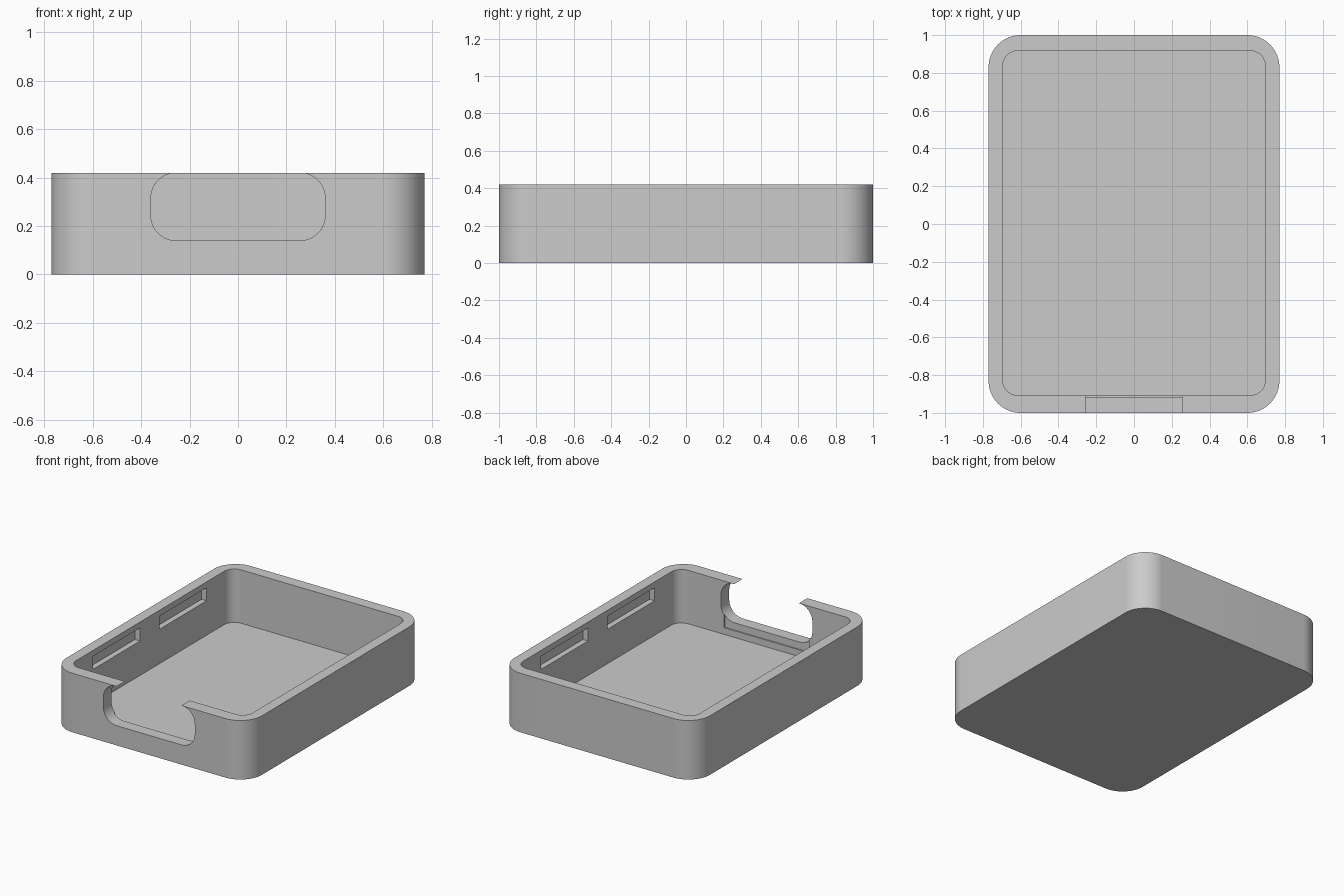
import bpy
import bmesh
import math
from mathutils import Vector

default_cube = bpy.data.objects.get("Cube")
if default_cube:
    bpy.data.objects.remove(default_cube, do_unlink=True)

HEIGHT = 0.42
FLOOR = 0.04

grey = bpy.data.materials.new("light_grey_plastic")
grey.use_nodes = True
grey.diffuse_color = (0.6, 0.6, 0.6, 1)
grey.node_tree.nodes["Principled BSDF"].inputs["Base Color"].default_value = (0.6, 0.6, 0.6, 1)


def rounded_rect(x0, x1, y0, y1, radius, steps=16):
    """Counter-clockwise outline, starting at the upper right corner."""
    centres = [(x1 - radius, y1 - radius), (x0 + radius, y1 - radius),
               (x0 + radius, y0 + radius), (x1 - radius, y0 + radius)]
    points = []
    for corner, (cx, cy) in enumerate(centres):
        for i in range(steps + 1):
            a = math.pi / 2 * (corner + i / steps)
            points.append((cx + radius * math.cos(a), cy + radius * math.sin(a)))
    return points


def prism(name, outline, low, high, axis="z"):
    """Extrude a flat outline along z, or an x-z outline along y."""
    bm = bmesh.new()
    verts = [bm.verts.new((u, v, low) if axis == "z" else (u, low, v)) for u, v in outline]
    face = bm.faces.new(verts)
    extruded = bmesh.ops.extrude_face_region(bm, geom=[face])["geom"]
    move = Vector((0, 0, 1)) if axis == "z" else Vector((0, 1, 0))
    bmesh.ops.translate(bm, vec=move * (high - low),
                        verts=[g for g in extruded if isinstance(g, bmesh.types.BMVert)])
    bmesh.ops.recalc_face_normals(bm, faces=bm.faces)
    mesh = bpy.data.meshes.new(name)
    bm.to_mesh(mesh)
    bm.free()
    mesh.materials.append(grey)
    obj = bpy.data.objects.new(name, mesh)
    bpy.context.collection.objects.link(obj)
    return obj


def box(name, x0, x1, y0, y1, z0, z1):
    return prism(name, [(x0, y0), (x1, y0), (x1, y1), (x0, y1)], z0, z1)


def cut(target, cutter):
    cutter.hide_render = True
    mod = target.modifiers.new(cutter.name, "BOOLEAN")
    mod.operation = "DIFFERENCE"
    mod.solver = "EXACT"
    mod.object = cutter
    bpy.context.view_layer.objects.active = target
    bpy.ops.object.modifier_apply(modifier=mod.name)
    bpy.data.objects.remove(cutter, do_unlink=True)


# Outer shell and open cavity
case = prism("case_tray", rounded_rect(-0.77, 0.77, -1, 1, 0.17), 0, HEIGHT)
cut(case, prism("cavity", rounded_rect(-0.695, 0.695, -0.907, 0.917, 0.08), FLOOR, 0.6))

# Shallow recess on the inside of the front wall
cut(case, box("front_recess", -0.335, 0.335, -0.915, -0.8, 0.088, 0.38))

# Rounded front port, its narrowed top open through the rim
port = rounded_rect(-0.36, 0.36, 0.14, HEIGHT, 0.105)
top_right = next(i for i, p in enumerate(port) if p[1] > HEIGHT - 1e-5)
port[top_right + 1:top_right + 1] = [(port[top_right][0], 0.5), (-port[top_right][0], 0.5)]
cut(case, prism("front_port", port, -1.1, -0.85, axis="y"))

# Snap slots inside both long walls
for side in (-1, 1):
    for end in (-1, 1):
        xs = sorted((side * 0.6, side * 0.735))
        ys = sorted((end * 0.11, end * 0.64))
        cut(case, box("snap_slot", *xs, *ys, 0.285, 0.378))

bpy.ops.object.select_all(action="DESELECT")
case.select_set(True)
bpy.context.view_layer.objects.active = case
bpy.ops.object.shade_smooth_by_angle(angle=math.radians(30))
